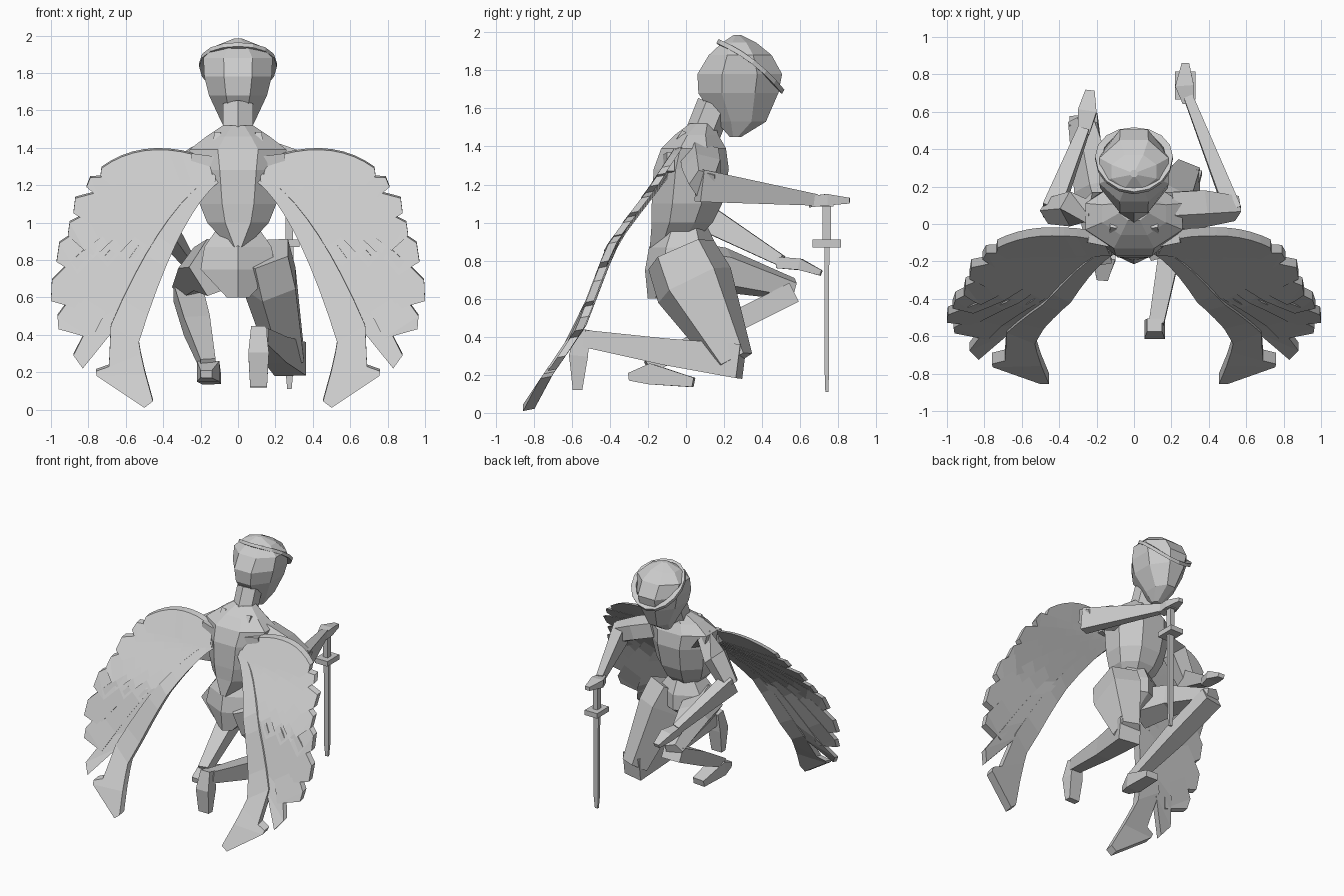
import bpy, bmesh, math
from mathutils import Vector

if "Cube" in bpy.data.objects:
    bpy.data.objects.remove(bpy.data.objects["Cube"])


def make(name, verts, faces):
    me = bpy.data.meshes.new(name)
    me.from_pydata([tuple(v) for v in verts], [], faces)
    bm = bmesh.new()
    bm.from_mesh(me)
    bmesh.ops.recalc_face_normals(bm, faces=bm.faces)
    bm.to_mesh(me)
    bm.free()
    ob = bpy.data.objects.new(name, me)
    bpy.context.collection.objects.link(ob)
    return ob


def skin(name, rings, closed=False):
    """Bridge equal-sized rings of points; cap the ends or close the loop."""
    n, m = len(rings[0]), len(rings)
    verts = [p for r in rings for p in r]
    faces = [] if closed else [tuple(range(n)), tuple(range(m * n - n, m * n))]
    for k in range(m if closed else m - 1):
        b = (k + 1) % m * n
        for i in range(n):
            j = (i + 1) % n
            faces.append((k * n + i, k * n + j, b + j, b + i))
    return make(name, verts, faces)


def loft(name, sections, n=8):
    """Stack of horizontal sections: z, back y, front y, half width."""
    rings = []
    for z, y0, y1, w in sections:
        c, ry, k = (y0 + y1) / 2, (y1 - y0) / 2, 1 / math.cos(math.pi / n)
        rings.append([Vector((w * k * math.cos(a), c + ry * k * math.sin(a), z))
                      for a in [(i + .5) * 2 * math.pi / n for i in range(n)]])
    return skin(name, rings)


def limb(name, pts, n=4):
    """Faceted tube through points: x, y, z, half width, half height."""
    P = [Vector(p[:3]) for p in pts]
    rings = []
    for i, p in enumerate(pts):
        d = (P[min(i + 1, len(P) - 1)] - P[max(i - 1, 0)]).normalized()
        side = Vector((0, 1, 0)) if abs(d.x) > .8 else Vector((1, 0, 0))
        side = (side - d * side.dot(d)).normalized()
        up = side.cross(d)
        k = 1 / math.cos(math.pi / n)
        rings.append([P[i] + side * p[3] * k * math.cos(a) + up * p[4] * k * math.sin(a)
                      for a in [(j + .5) * 2 * math.pi / n for j in range(n)]])
    return skin(name, rings)


def box(name, c, s):
    return limb(name, [(c[0], c[1], c[2] - s[2] / 2, s[0] / 2, s[1] / 2),
                       (c[0], c[1], c[2] + s[2] / 2, s[0] / 2, s[1] / 2)])


# Head, neck and tilted circlet
loft("head", [(1.45, .23, .29, .04), (1.53, .16, .42, .085), (1.68, .065, .485, .155),
              (1.78, .06, .505, .18), (1.88, .12, .45, .185), (1.945, .19, .37, .12),
              (1.985, .25, .29, .02)], 8)
limb("neck", [(0, .09, 1.47, .08, .08), (0, .15, 1.62, .08, .08)], 6)
rings = []
for i in range(16):
    a = 2 * math.pi * i / 16
    ring = []
    for r, h in ((.17, -.013), (.208, -.013), (.208, .013), (.17, .013)):
        t = r * math.sin(a)
        lift = .03 * math.cos(a) ** 2 + h
        ring.append(Vector((r * math.cos(a), .338 + t * .83 + lift * .5,
                            1.82 - t * .64 + lift * .8)))
    rings.append(ring)
skin("circlet", rings, True)

# Torso with sloping shoulders, and pelvis
loft("torso", [(.87, -.19, .02, .045), (1.0, -.18, .14, .165), (1.1, -.18, .19, .205),
               (1.28, -.17, .225, .235), (1.39, -.13, .21, .26), (1.46, -.06, .17, .17),
               (1.52, .02, .15, .08)], 8)
loft("pelvis", [(.6, -.19, -.05, .06), (.75, -.19, .14, .2), (.87, -.17, .14, .18),
                (.97, -.12, .1, .11)], 6)

# Right arm resting on the sword
limb("right_upper_arm", [(.19, .08, 1.34, .09, .075), (.36, .09, 1.28, .09, .075),
                         (.54, .09, 1.2, .06, .07)], 5)
limb("right_forearm", [(.53, .07, 1.195, .045, .085), (.29, .68, 1.12, .025, .03)])
limb("right_hand", [(.29, .65, 1.11, .03, .03), (.27, .74, 1.12, .05, .03),
                    (.275, .86, 1.115, .02, .015)])

# Left arm resting over the raised knee
limb("left_upper_arm", [(-.19, .08, 1.33, .09, .08), (-.32, .08, 1.24, .08, .08),
                        (-.44, .07, 1.04, .06, .06)], 5)
limb("left_forearm", [(-.44, .06, 1.05, .05, .075), (-.27, .5, .8, .03, .03)])
limb("left_hand", [(-.27, .48, .79, .03, .03), (-.25, .6, .78, .05, .03),
                   (-.235, .71, .735, .025, .015)])

# Right leg kneeling
limb("right_thigh", [(.14, -.03, .84, .13, .16), (.18, .04, .68, .13, .18),
                     (.27, .25, .27, .085, .09)], 5)
limb("right_shin", [(.28, .29, .27, .085, .09), (.2, -.1, .32, .06, .07),
                    (.12, -.53, .39, .04, .045)])
limb("right_foot", [(.11, -.54, .44, .04, .035), (.11, -.565, .3, .055, .05),
                    (.11, -.57, .12, .045, .025)])

# Left leg with raised knee
limb("left_thigh", [(-.12, -.05, .76, .12, .13), (-.2, .2, .75, .1, .1),
                    (-.28, .56, .65, .06, .05)], 5)
limb("left_shin", [(-.27, .56, .63, .075, .055), (-.22, .2, .45, .07, .055),
                   (-.16, -.2, .24, .04, .035)])
limb("left_foot", [(-.17, -.3, .19, .03, .02), (-.16, -.19, .205, .06, .055),
                   (-.14, .04, .16, .05, .025)])

# Sword standing point down
limb("sword_blade", [(.275, .74, .11, .012, .008), (.275, .74, .2, .02, .011),
                     (.275, .74, .88, .022, .013)])
box("sword_guard", (.275, .74, .89), (.11, .15, .04))
box("sword_grip", (.275, .74, 1.0), (.04, .045, .2))
box("sword_pommel", (.275, .74, 1.1), (.07, .07, .03))

# Wings: overlapping feathers fanned from a root, swept back along a curved sheet
SWEEP = [(1.48, -.01), (1.38, -.055), (1.2, -.175), (1.0, -.33), (.87, -.425),
         (.44, -.59), (.05, -.86), (0, -.86)]
ROOT = (.12, 1.26)


def sweep(z):
    for (z0, y0), (z1, y1) in zip(SWEEP, SWEEP[1:]):
        if z >= z1:
            return y0 + (y1 - y0) * (z0 - z) / (z0 - z1)
    return SWEEP[-1][1]


def arc(end, ctrl=None, start=ROOT, n=9):
    c = ctrl or (start[0] + .5 * (end[0] - start[0]), start[1] - .2 * (start[1] - end[1]))
    return [tuple((1 - t) ** 2 * start[k] + 2 * t * (1 - t) * c[k] + t * t * end[k]
                  for k in (0, 1)) for t in [i / n for i in range(n + 1)]]


def feather(name, upper, lower, s, off, thick=.045):
    rings = []
    for u, l in zip(upper, lower):
        rings.append([Vector((s * p[0], sweep(p[1]) + off + d, p[1] + d * .2))
                      for p, d in ((u, 0), (l, 0), (l, thick), (u, thick))])
    skin(name, rings)


# upper edge end, lower edge end, tip
FEATHERS = [((.79, 1.24), (.74, 1.13), (.81, 1.19)),
            ((.87, 1.13), (.8, 1.0), (.88, 1.05)),
            ((.9, 1.0), (.82, .85), (.91, .93)),
            ((.955, .89), (.86, .72), (.97, .79)),
            ((.995, .69), (.86, .54), (1.0, .58)),
            ((.965, .5), (.78, .38), (.96, .43)),
            ((.88, .29), (.66, .43), (.83, .22))]
for s, side in ((1, "right"), (-1, "left")):
    feather(side + "_wing_covert",
            arc((.73, 1.29), (.5, 1.46), (.16, 1.34)) + [(.735, 1.25)],
            arc((.68, 1.2), None, (.13, 1.23)) + [(.72, 1.235)], s, -.012)
    for i, (u, l, tip) in enumerate(FEATHERS):
        mid = tuple((l[k] + tip[k]) / 2 for k in (0, 1))
        feather(f"{side}_feather_{i + 1}", arc(u) + [tip],
                arc(l, None, (.12, 1.22)) + [mid], s, -.008 + .004 * i)
    feather(side + "_tail_feather",
            arc((.68, .45)) + [(.69, .23), (.76, .205), (.755, .18), (.5, .01)],
            arc((.53, .36), None, (.1, 1.22)) + [(.52, .3), (.5, .21), (.495, .19), (.455, .045)],
            s, .004, .06)
    # strap holding the wing, and its flat root on the back
    limb(side + "_wing_strap", [(s * .12, -.1, 1.33, .018, .018),
                                (s * .11, -.005, 1.475, .018, .018)])
    limb(side + "_wing_root", [(s * .1, -.11, 1.3, .02, .05), (s * .25, -.08, 1.32, .02, .05)])
